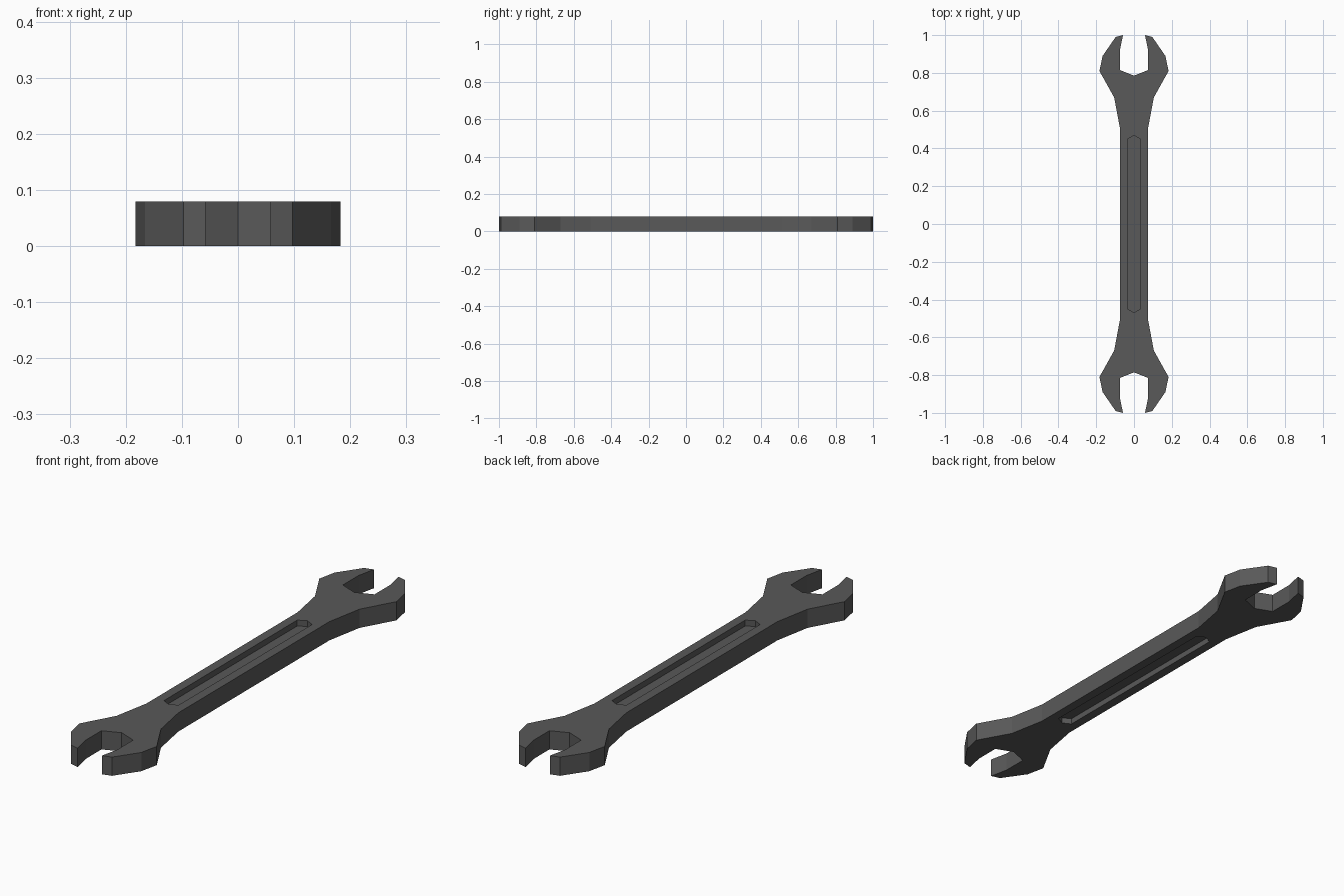
import bpy, bmesh

if "Cube" in bpy.data.objects:
    bpy.data.objects.remove(bpy.data.objects["Cube"])

THICK = 0.08
GROOVE = 0.025


def four_way(quarter):
    """Mirror an outline quarter (x > 0, y > 0, listed from side to tip) to a closed loop."""
    right = [(x, -y) for x, y in reversed(quarter)] + quarter
    return right


def prism(name, loop, z0, z1):
    bm = bmesh.new()
    face = bm.faces.new([bm.verts.new((x, y, z0)) for x, y in loop])
    ext = bmesh.ops.extrude_face_region(bm, geom=[face])
    verts = [g for g in ext["geom"] if isinstance(g, bmesh.types.BMVert)]
    bmesh.ops.translate(bm, verts=verts, vec=(0, 0, z1 - z0))
    bmesh.ops.recalc_face_normals(bm, faces=bm.faces)
    mesh = bpy.data.meshes.new(name)
    bm.to_mesh(mesh)
    bm.free()
    obj = bpy.data.objects.new(name, mesh)
    bpy.context.collection.objects.link(obj)
    return obj


# Wrench body: handle flaring into an open jaw at each end
quarter = [(0.075, 0.51), (0.105, 0.67), (0.183, 0.81), (0.166, 0.89),
           (0.097, 0.99), (0.058, 1.0), (0.075, 0.92), (0.075, 0.815)]
right = four_way(quarter)
left = [(-x, y) for x, y in reversed(right)]
body = prism("wrench_body", right + [(0, 0.785)] + left + [(0, -0.785)], 0, THICK)

# Long shallow grooves on the top and underside of the handle
gr = four_way([(0.035, 0.45)])
gl = [(-x, y) for x, y in reversed(gr)]
groove_loop = gr + [(0, 0.468)] + gl + [(0, -0.468)]
cutters = [prism("top_groove_cutter", groove_loop, THICK - GROOVE, THICK + 0.05),
           prism("bottom_groove_cutter", groove_loop, -0.05, GROOVE)]
bpy.context.view_layer.objects.active = body
for cutter in cutters:
    cutter.hide_render = True
    mod = body.modifiers.new("groove", "BOOLEAN")
    mod.operation = "DIFFERENCE"
    mod.solver = "EXACT"
    mod.object = cutter
    bpy.ops.object.modifier_apply(modifier=mod.name)
    bpy.data.objects.remove(cutter)

# Dark steel
steel = bpy.data.materials.new("dark_steel")
steel.diffuse_color = (0.1, 0.1, 0.1, 1)
steel.use_nodes = True
steel.node_tree.nodes["Principled BSDF"].inputs["Base Color"].default_value = steel.diffuse_color
body.data.materials.clear()
body.data.materials.append(steel)
